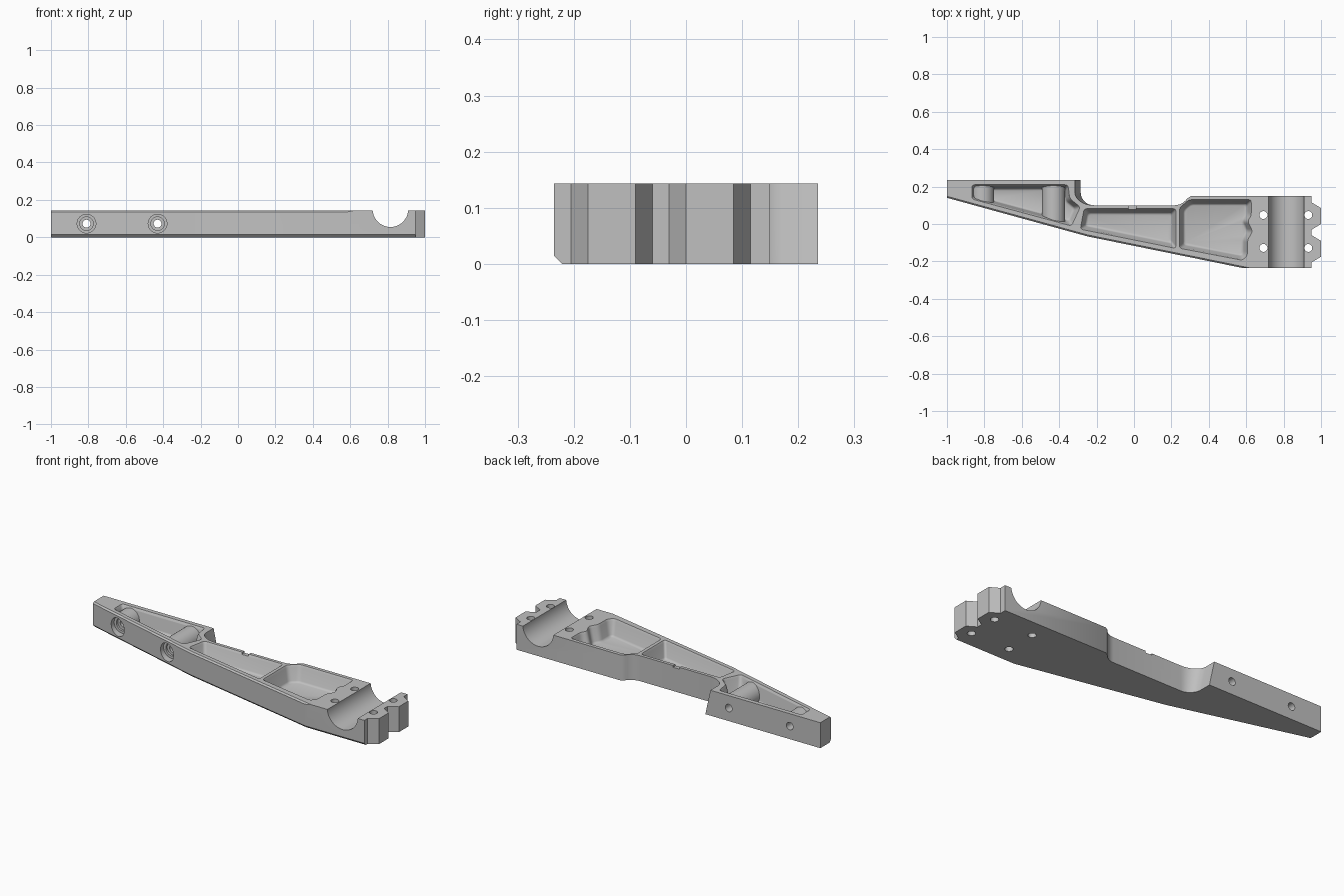
import bpy, bmesh, math
from mathutils import Vector

if "Cube" in bpy.data.objects:
    bpy.data.objects.remove(bpy.data.objects["Cube"], do_unlink=True)

TOP = 0.143
BORE_Z = 0.073

metal = bpy.data.materials.new("satin grey metal")
metal.use_nodes = True
GREY = (0.53, 0.53, 0.53, 1)
metal.diffuse_color = GREY
metal.node_tree.nodes["Principled BSDF"].inputs["Base Color"].default_value = GREY


def finish(bm, name):
    bmesh.ops.recalc_face_normals(bm, faces=bm.faces)
    mesh = bpy.data.meshes.new(name)
    bm.to_mesh(mesh)
    bm.free()
    mesh.materials.append(metal)
    obj = bpy.data.objects.new(name, mesh)
    bpy.context.collection.objects.link(obj)
    return obj


def inset(points, d):
    """Move every side of a clockwise outline inward by d."""
    out = []
    for i, p in enumerate(points):
        p = Vector(p)
        a = (p - Vector(points[i - 1])).normalized()
        b = (Vector(points[(i + 1) % len(points)]) - p).normalized()
        na, nb = Vector((a.y, -a.x)), Vector((b.y, -b.x))
        out.append(p + (na + nb) * d / (1 + na.dot(nb)))
    return out


def rounded(points, radius, steps=5):
    """Replace each corner of an outline with a short curve."""
    out = []
    for i, p in enumerate(points):
        before, after = points[i - 1] - p, points[(i + 1) % len(points)] - p
        a = p + before.normalized() * min(radius, before.length * 0.42)
        b = p + after.normalized() * min(radius, after.length * 0.42)
        for s in range(steps + 1):
            t = s / steps
            out.append(a * (1 - t) ** 2 + p * 2 * t * (1 - t) + b * t ** 2)
    return out


def loft(bm, layers):
    """Solid through a stack of (outline, z) layers."""
    rings = [[bm.verts.new((p[0], p[1], z)) for p in pts] for pts, z in layers]
    bm.faces.new(rings[0])
    bm.faces.new(rings[-1])
    for a, b in zip(rings, rings[1:]):
        for i in range(len(a)):
            bm.faces.new((a[i - 1], a[i], b[i], b[i - 1]))


def arc(cx, cy, r, a0, a1, n=8):
    angles = [math.radians(a0 + (a1 - a0) * i / n) for i in range(n + 1)]
    return [(cx + r * math.cos(a), cy + r * math.sin(a)) for a in angles]


def upright_rod(name, x, y, radius):
    bm = bmesh.new()
    circle = arc(x, y, radius, 3, 363, 32)[:-1]
    loft(bm, [(circle, -0.1), (circle, 0.3)])
    return finish(bm, name)


def lengthwise_rod(name, x, z, y0, y1, radius, sides=48):
    """Rod running front to back."""
    bm = bmesh.new()
    circle = arc(x, z, radius, 2, 362, sides)[:-1]
    loft(bm, [(circle, y0), (circle, y1)])
    for v in bm.verts:
        v.co = v.co.xzy
    return finish(bm, name)


def cut(target, tool):
    """Subtract the tool, trying the next solver if one leaves the part untouched."""
    count = len(target.data.vertices)
    for solver in ('EXACT', 'MANIFOLD', 'FLOAT'):
        mod = target.modifiers.new(tool.name, 'BOOLEAN')
        mod.operation, mod.object, mod.solver = 'DIFFERENCE', tool, solver
        bpy.context.view_layer.update()
        bpy.context.view_layer.objects.active = target
        bpy.ops.object.modifier_apply(modifier=mod.name)
        if len(target.data.vertices) != count:
            break
    bpy.data.objects.remove(tool, do_unlink=True)


def pocket(points):
    """Cutter with drafted walls, rounded corners and a filleted floor."""
    profile = [(0.030, 0.052), (0.023, 0.055), (0.018, 0.062), (0.004, 0.132),
               (-0.002, TOP), (-0.002, TOP + 0.03)]
    bm = bmesh.new()
    loft(bm, [(rounded(inset(points, d), 0.016), z) for d, z in profile])
    return finish(bm, "pocket_cutter")


# Plan outline, clockwise: rear edge, toothed end, tapered front
outline = [(-1, 0.235), (-0.285, 0.235)] + arc(-0.215, 0.17, 0.07, 180, 270)
outline += arc(0.215, 0.185, 0.085, 270, 325, 6) + [(0.305, 0.15), (0.95, 0.15)]
for y in (0.115, -0.06):
    outline += [(0.95, y), (1, y - 0.03), (1, y - 0.115), (0.95, y - 0.145)]
outline += [(0.95, -0.235), (0.58, -0.235), (-0.25, -0.066), (-1, 0.14)]

# The rear flange ends in a face that leans back towards the top
leaning = [(x - max(0, -0.215 - x) * 0.45 if -0.5 < x and y > 0.09 else x, y)
           for x, y in outline]
bm = bmesh.new()
loft(bm, [(outline, 0), (leaning, TOP)])
bmesh.ops.recalc_face_normals(bm, faces=bm.faces)


# Chamfers along the front edges
def front_edges(z, normal_limit):
    return [e for e in bm.edges if all(abs(v.co.z - z) < 1e-4 for v in e.verts)
            and any(normal_limit < f.normal.y < -0.9
                    and f.calc_area() > 0.02 for f in e.link_faces)]


bmesh.ops.bevel(bm, geom=front_edges(0, -2), offset=0.014, segments=1, affect='EDGES')
bmesh.ops.bevel(bm, geom=front_edges(TOP, -0.995), offset=0.008, segments=1, affect='EDGES')
body = finish(bm, "bracket_arm")

# Round saddle and its four clamp holes
cut(body, lengthwise_rod("saddle", 0.815, 0.15, -0.4, 0.4, 0.095, 72))
for x in (0.692, 0.932):
    for y in (0.048, -0.128):
        cut(body, upright_rod("clamp_hole", x, y, 0.021))

# Counterbored bolt holes running front to back
BORES = ((-0.81, 0.088), (-0.43, -0.016))
for x, front in BORES:
    for name, depth, radius in (("counterbore", 0.04, 0.05), ("spot_face", 0.052, 0.036),
                                ("bolt_hole", 0.4, 0.021)):
        cut(body, lengthwise_rod(name, x, BORE_Z, front - 0.1, front + depth, radius))

# Small notch in the middle of the rear wall
notch = [(-0.03, 0.074), (-0.03, 0.12), (0.01, 0.12), (0.01, 0.074)]
bm = bmesh.new()
loft(bm, [(notch, TOP - 0.01), (notch, TOP + 0.02)])
cut(body, finish(bm, "notch"))

# Weight-saving pockets; the rear one leaves a round boss about each bolt hole
cut(body, pocket([(0.245, 0.085), (0.295, 0.128), (0.625, 0.128), (0.625, 0.045),
                  (0.605, 0.015), (0.632, -0.04), (0.605, -0.085), (0.605, -0.165),
                  (0.58, -0.192), (0.245, -0.128)]))
cut(body, pocket([(-0.265, 0.08), (0.222, 0.08), (0.222, -0.128), (-0.285, -0.026)]))
rear_pocket = pocket([(-0.865, 0.208), (-0.355, 0.208), (-0.345, 0.135), (-0.29, 0.09),
                      (-0.335, -0.008), (-0.865, 0.135)])
for x, front in BORES:
    cut(rear_pocket, lengthwise_rod("boss", x, BORE_Z, -0.2, 0.4, 0.062))
cut(body, rear_pocket)

bpy.ops.object.select_all(action='DESELECT')
body.select_set(True)
bpy.context.view_layer.objects.active = body
bpy.ops.object.shade_smooth_by_angle(angle=math.radians(35))
